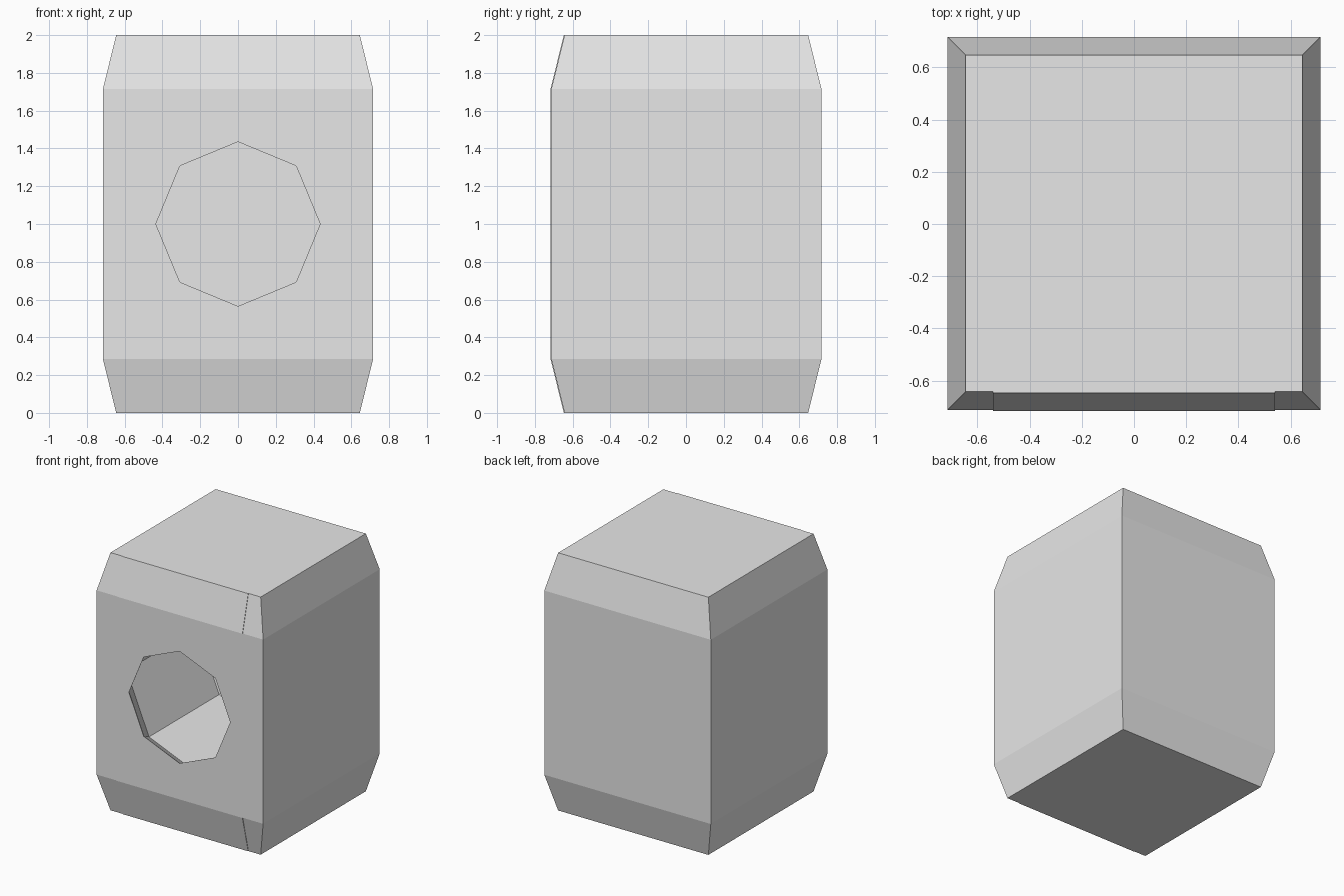
import bpy
import bmesh
from math import cos, sin, pi

if "Cube" in bpy.data.objects:
    bpy.data.objects.remove(bpy.data.objects["Cube"], do_unlink=True)

grey = bpy.data.materials.new("plain_grey")
grey.use_nodes = True
colour = (0.8, 0.8, 0.8, 1)
grey.diffuse_color = colour
grey.node_tree.nodes["Principled BSDF"].inputs["Base Color"].default_value = colour


def loft(name, rings):
    """Skin a closed solid through equal-sized rings of points."""
    bm = bmesh.new()
    loops = [[bm.verts.new(p) for p in ring] for ring in rings]
    n = len(loops[0])
    for a, b in zip(loops, loops[1:]):
        for i in range(n):
            j = (i + 1) % n
            bm.faces.new((a[i], a[j], b[j], b[i]))
    bm.faces.new(loops[0])
    bm.faces.new(loops[-1])
    bmesh.ops.recalc_face_normals(bm, faces=bm.faces)
    mesh = bpy.data.meshes.new(name)
    bm.to_mesh(mesh)
    bm.free()
    mesh.materials.append(grey)
    obj = bpy.data.objects.new(name, mesh)
    bpy.context.collection.objects.link(obj)
    return obj


def combine(target, other, operation):
    """Apply a boolean and discard the helper object."""
    mod = target.modifiers.new(operation.lower(), "BOOLEAN")
    mod.operation = operation
    mod.solver = "EXACT"
    mod.object = other
    graph = bpy.context.evaluated_depsgraph_get()
    mesh = bpy.data.meshes.new_from_object(target.evaluated_get(graph))
    target.modifiers.clear()
    target.data = mesh
    bpy.data.objects.remove(other, do_unlink=True)


def rect(x, front, back, z):
    return [(x, front, z), (x, back, z), (-x, back, z), (-x, front, z)]


def octagon(r, y):
    return [(r * cos(i * pi / 4), y, 1 + r * sin(i * pi / 4)) for i in range(8)]


# Box body, tapering at top and bottom
WIDE, NARROW, SHIFT, PROUD = 0.715, 0.645, 0.002, 0.004
levels = [(0, NARROW), (0.285, WIDE), (1.715, WIDE), (2, NARROW)]
body = loft("box_body", [rect(h, SHIFT - h, SHIFT + h, z) for z, h in levels])

# Slightly raised front panel that follows the taper
panel = loft("front_panel", [rect(0.54, SHIFT - PROUD - h, -0.5, z) for z, h in levels])
combine(body, panel, "UNION")

# Octagonal front opening, widening into a closed chamber
chamber = loft("chamber_cutter", [octagon(r, y) for r, y in (
    (0.435, -0.8), (0.435, -0.715), (0.655, -0.43), (0.655, 0.43), (0.435, 0.7))])
combine(body, chamber, "DIFFERENCE")
body.name = "box_body"
